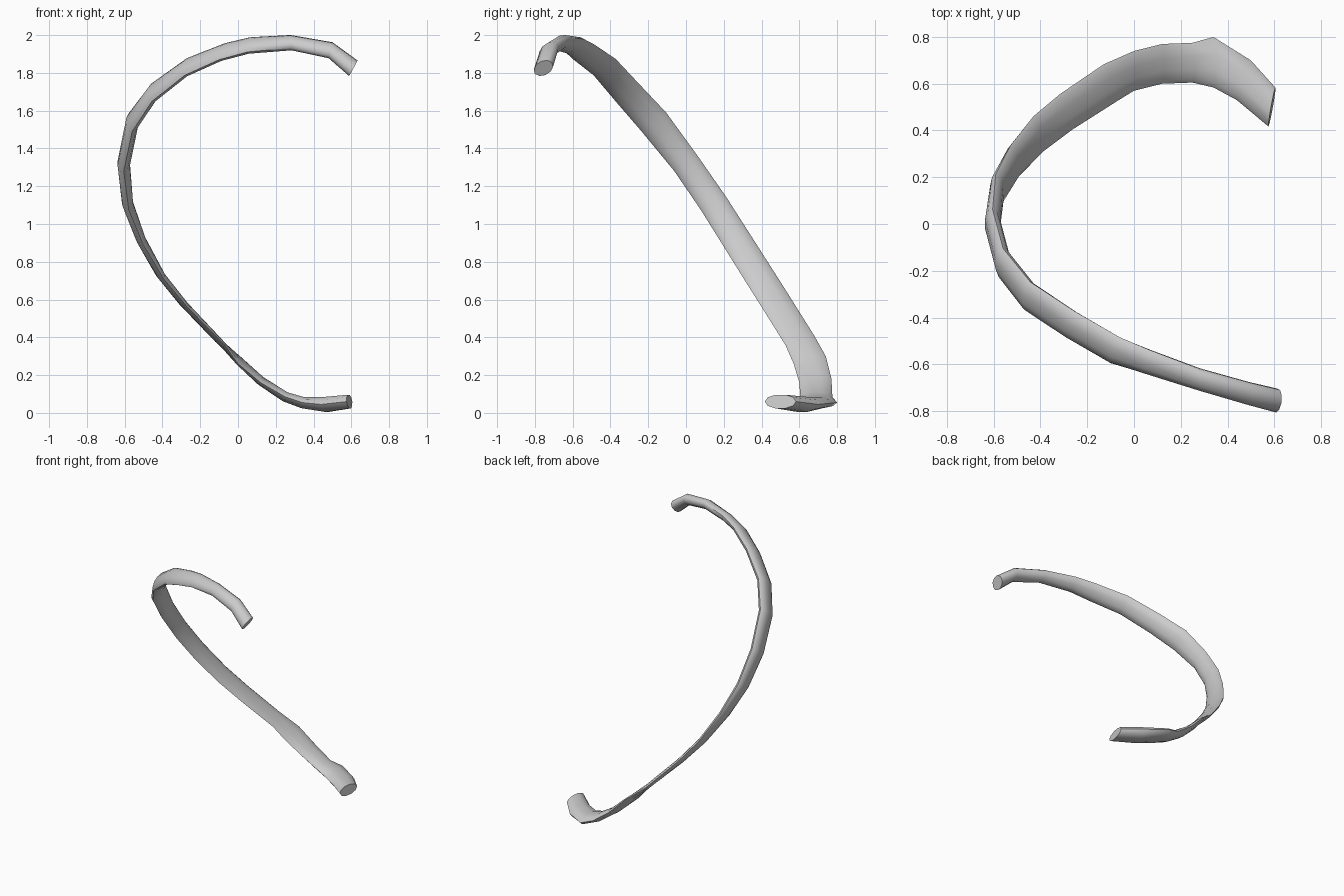
import bpy, bmesh
from math import cos, sin, tau, radians
from mathutils import Vector

SIDES = 10

cube = bpy.data.objects.get("Cube")
if cube:
    bpy.data.objects.remove(cube, do_unlink=True)

# Centre line, from the front tip round to the head at the back
path = [Vector(p) for p in (
    (.61, -.755, 1.825), (.49, -.725, 1.92), (.28, -.665, 1.96),
    (.06, -.59, 1.945), (-.08, -.54, 1.91), (-.27, -.43, 1.83),
    (-.45, -.31, 1.695), (-.56, -.17, 1.54), (-.605, 0, 1.32),
    (-.585, .145, 1.11), (-.515, .265, .92), (-.41, .385, .73),
    (-.29, .48, .58), (-.1, .605, .38), (0, .655, .28),
    (.12, .685, .17), (.25, .69, .085), (.34, .692, .055),
    (.47, .615, .045), (.59, .5, .06))]

# Cross-section keys: path index -> (half-width vector, half thickness)
keys = {
    0: ((.015, .045, .03), .042),
    2: ((0, .045, .028), .036),
    4: ((.02, .055, .04), .03),
    7: ((0, .065, .05), .034),
    8: ((0, .062, .04), .034),
    11: ((-.02, .076, .025), .022),
    13: ((-.03, .078, .022), .016),
    14: ((0, .085, .02), .018),
    16: ((0, .085, 0), .028),
    17: ((0, .108, 0), .032),
    18: ((.03, .085, 0), .042),
    19: ((.015, .083, 0), .038),
}


def section(i):
    """Blend the two neighbouring keys for path point i."""
    low = max(k for k in keys if k <= i)
    high = min(k for k in keys if k >= i)
    f = (i - low) / (high - low) if high > low else 0
    width = Vector(keys[low][0]).lerp(Vector(keys[high][0]), f)
    thick = keys[low][1] * (1 - f) + keys[high][1] * f
    return width, thick


def ring(bm, i):
    """Make one oval ring of the bone."""
    tangent = path[min(i + 1, len(path) - 1)] - path[max(i - 1, 0)]
    width, thick = section(i)
    normal = tangent.cross(width).normalized() * thick
    return [bm.verts.new(path[i] + width * cos(tau * k / SIDES)
                         + normal * sin(tau * k / SIDES))
            for k in range(SIDES)]


# Bone surface: bridged rings with closed ends
bm = bmesh.new()
rings = [ring(bm, i) for i in range(len(path))]
for a, b in zip(rings, rings[1:]):
    for k in range(SIDES):
        n = (k + 1) % SIDES
        bm.faces.new((a[k], a[n], b[n], b[k]))
bm.faces.new(rings[0])
bm.faces.new(rings[-1])
bmesh.ops.recalc_face_normals(bm, faces=bm.faces)

mesh = bpy.data.meshes.new("rib_bone")
bm.to_mesh(mesh)
bm.free()
bone = bpy.data.objects.new("rib_bone", mesh)
bpy.context.collection.objects.link(bone)

# Plain light grey
grey = bpy.data.materials.new("light_grey")
grey.use_nodes = True
colour = (.6, .6, .6, 1)
grey.diffuse_color = colour
grey.node_tree.nodes["Principled BSDF"].inputs["Base Color"].default_value = colour
mesh.materials.append(grey)

# Smooth sides with crisp end caps
bpy.context.view_layer.objects.active = bone
bone.select_set(True)
bpy.ops.object.shade_smooth_by_angle(angle=radians(50))
